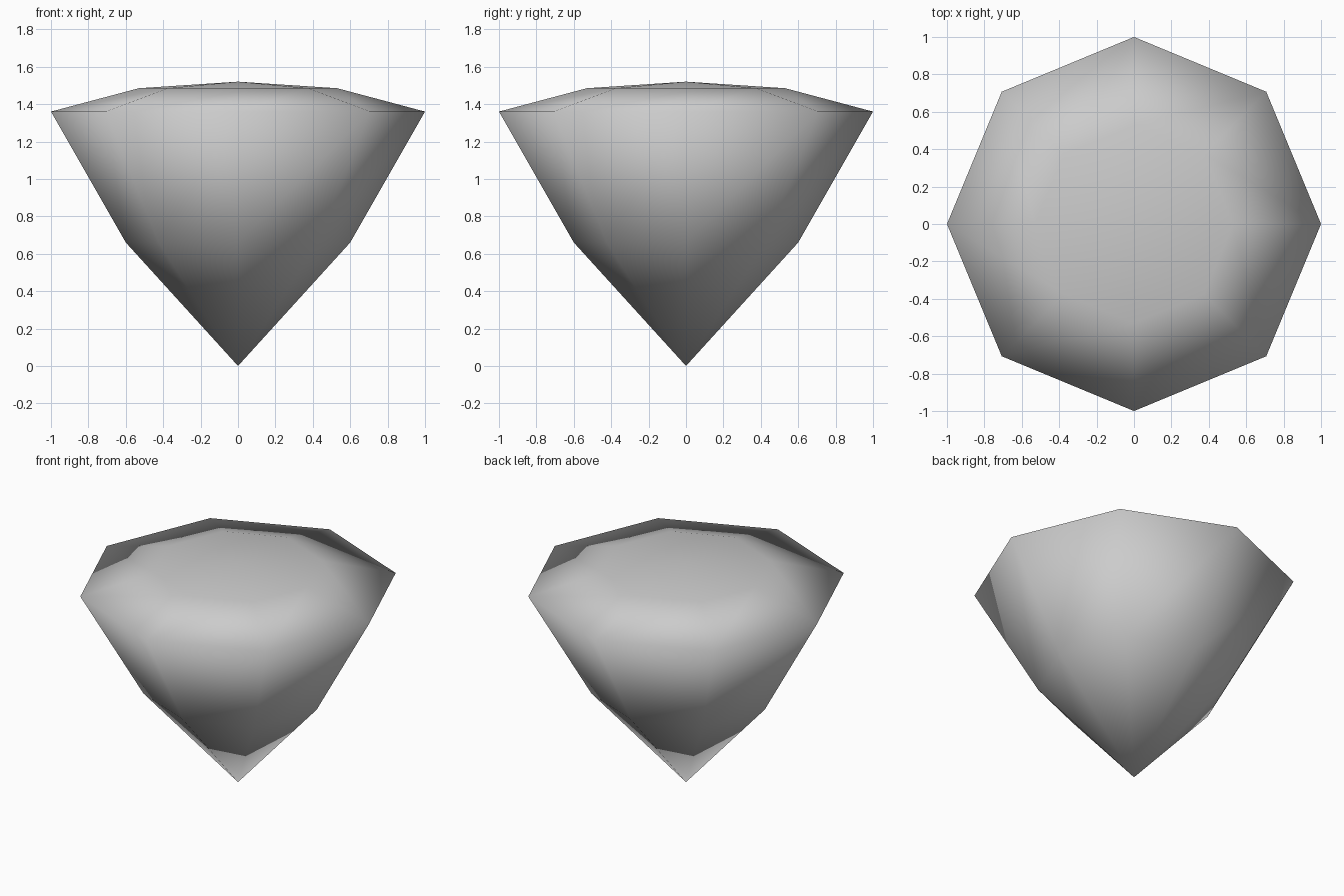
import bpy
import bmesh
from math import tau

# Remove the default cube if present
cube = bpy.data.objects.get("Cube")
if cube:
    bpy.data.objects.remove(cube, do_unlink=True)

SIDES = 8
# (radius, height) from bottom tip to table centre
PROFILE = [(0, 0), (0.6, 0.66), (1, 1.36), (0.53, 1.485), (0, 1.52)]

# Gem material
grey = bpy.data.materials.new("stone_grey")
grey.use_nodes = True
colour = (0.6, 0.6, 0.6, 1)
grey.diffuse_color = colour
grey.node_tree.nodes["Principled BSDF"].inputs["Base Color"].default_value = colour

# Spin the profile into an eight-sided cut gem
bm = bmesh.new()
points = [bm.verts.new((r, 0, z)) for r, z in PROFILE]
edges = [bm.edges.new(pair) for pair in zip(points, points[1:])]
bmesh.ops.spin(bm, geom=points + edges, cent=(0, 0, 0), axis=(0, 0, 1),
               angle=tau, steps=SIDES, use_duplicate=False)
bmesh.ops.remove_doubles(bm, verts=bm.verts, dist=0.001)
bmesh.ops.recalc_face_normals(bm, faces=bm.faces)

# Soft shading across all facets
for face in bm.faces:
    face.smooth = True

mesh = bpy.data.meshes.new("gem")
bm.to_mesh(mesh)
bm.free()
mesh.materials.append(grey)
gem = bpy.data.objects.new("gem", mesh)
bpy.context.collection.objects.link(gem)
